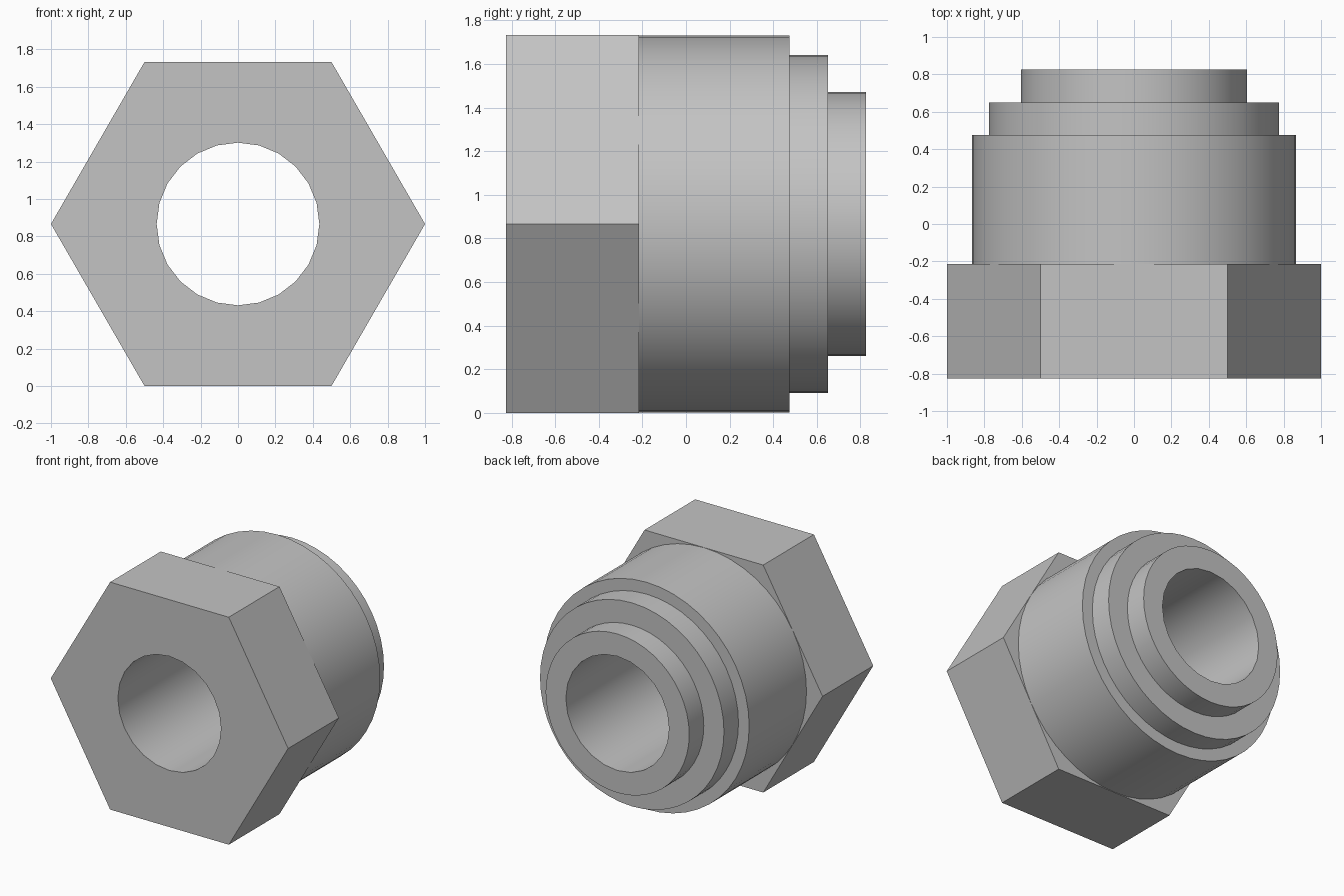
import bpy, bmesh
from math import pi, cos, sin

cube = bpy.data.objects.get("Cube")
if cube:
    bpy.data.objects.remove(cube, do_unlink=True)

STEPS = 48
AXIS_Z = 0.866

steel = bpy.data.materials.new("plain_grey")
steel.use_nodes = True
grey = (0.55, 0.55, 0.55, 1)
steel.diffuse_color = grey
steel.node_tree.nodes["Principled BSDF"].inputs["Base Color"].default_value = grey


def polygon_radius(radius, sides, angle):
    """Distance from the centre to the edge of a regular polygon."""
    half = pi / sides
    return radius * cos(half) / cos(angle % (2 * half) - half)


def make_lathe(name, profile):
    """Closed ring about the y axis; profile rows are (radius, y, sides)."""
    bm = bmesh.new()
    rings = []
    for radius, y, sides in profile:
        ring = []
        for i in range(STEPS):
            a = 2 * pi * i / STEPS
            # the tiny offset keeps the modulo stable on exact corners
            r = polygon_radius(radius, sides, a + 1e-9)
            ring.append(bm.verts.new((r * cos(a), y, AXIS_Z + r * sin(a))))
        rings.append(ring)
    for k, ring in enumerate(rings):
        other = rings[(k + 1) % len(rings)]
        for i in range(STEPS):
            j = (i + 1) % STEPS
            bm.faces.new((ring[i], ring[j], other[j], other[i]))
    bmesh.ops.recalc_face_normals(bm, faces=bm.faces)
    mesh = bpy.data.meshes.new(name)
    bm.to_mesh(mesh)
    bm.free()
    mesh.materials.append(steel)
    obj = bpy.data.objects.new(name, mesh)
    bpy.context.collection.objects.link(obj)
    bpy.ops.object.select_all(action="DESELECT")
    obj.select_set(True)
    bpy.context.view_layer.objects.active = obj
    bpy.ops.object.shade_smooth_by_angle(angle=pi / 6)


# Hexagonal head, stepped round body and bore in one continuous section
BORE = 0.435
make_lathe("hex_head_fitting", [
    (BORE, -0.825, 24),
    (1.0, -0.825, 6),
    (1.0, -0.215, 6),
    (0.865, -0.215, STEPS),
    (0.865, 0.475, STEPS),
    (0.775, 0.475, STEPS),
    (0.775, 0.65, STEPS),
    (0.605, 0.65, STEPS),
    (0.605, 0.825, STEPS),
    (BORE, 0.825, 24),
])
